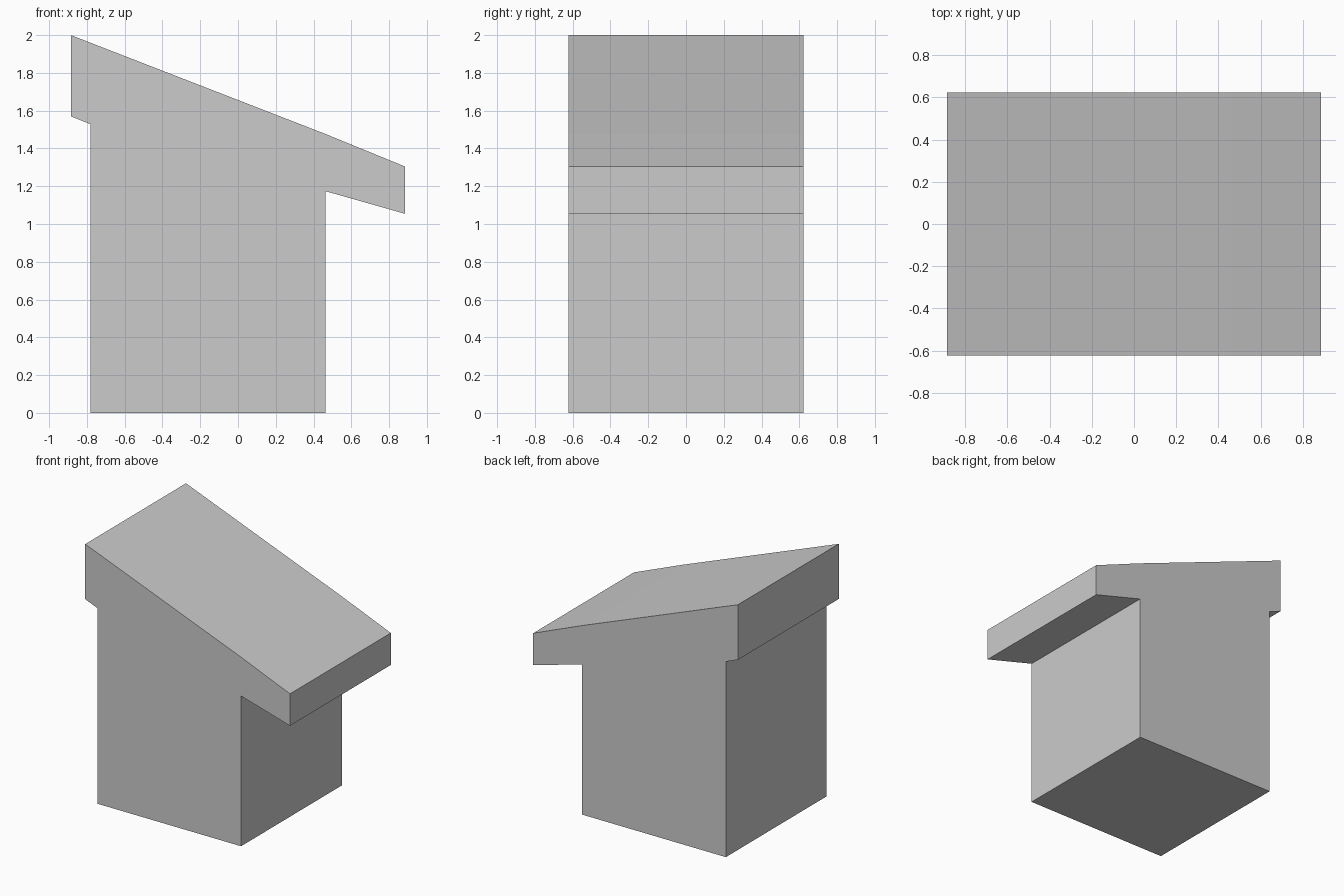
import bpy
import bmesh

if "Cube" in bpy.data.objects:
    bpy.data.objects.remove(bpy.data.objects["Cube"])

HALF_DEPTH = 0.622

# Side outline: upright body with a sloped, overhanging cap
profile = [
    (-0.78, 0.0), (0.462, 0.0), (0.462, 1.174),
    (0.885, 1.054), (0.885, 1.304), (0.462, 1.477),
    (-0.885, 2.0), (-0.885, 1.57), (-0.78, 1.528),
]


def extrude_profile(name, points, half_depth):
    bm = bmesh.new()
    face = bm.faces.new([bm.verts.new((x, -half_depth, z)) for x, z in points])
    result = bmesh.ops.extrude_face_region(bm, geom=[face], use_keep_orig=True)
    verts = [g for g in result["geom"] if isinstance(g, bmesh.types.BMVert)]
    bmesh.ops.translate(bm, verts=verts, vec=(0, 2 * half_depth, 0))
    bmesh.ops.recalc_face_normals(bm, faces=bm.faces[:])
    mesh = bpy.data.meshes.new(name)
    bm.to_mesh(mesh)
    bm.free()
    obj = bpy.data.objects.new(name, mesh)
    bpy.context.collection.objects.link(obj)
    return obj


# Body and sloped roof as one solid
extrude_profile("slant_roofed_block", profile, HALF_DEPTH)
